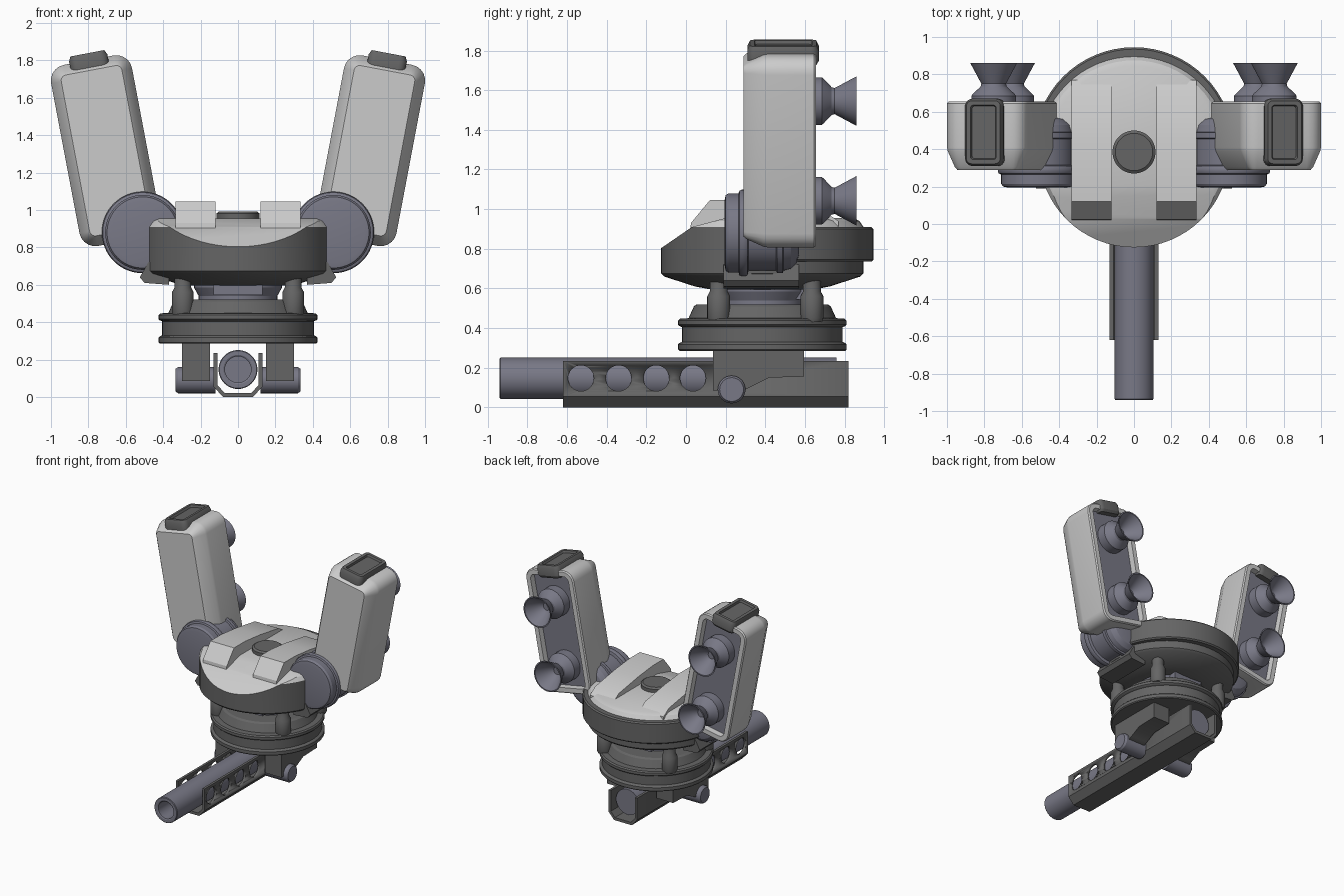
import bpy, bmesh
from math import sin, cos, pi
from mathutils import Vector

if "Cube" in bpy.data.objects:
    bpy.data.objects.remove(bpy.data.objects["Cube"])


def material(name, rgb):
    m = bpy.data.materials.new(name)
    m.diffuse_color = (*rgb, 1)
    m.use_nodes = True
    m.node_tree.nodes["Principled BSDF"].inputs["Base Color"].default_value = m.diffuse_color
    return m


LIGHT = material("light_grey", (0.62, 0.62, 0.62))
DARK = material("dark_grey", (0.13, 0.13, 0.13))
BLUE = material("blue_grey", (0.19, 0.19, 0.24))


def finish(name, bm, *mats, loc=(0, 0, 0), tilt=0):
    bmesh.ops.remove_doubles(bm, verts=bm.verts, dist=1e-5)
    bmesh.ops.recalc_face_normals(bm, faces=bm.faces)
    for f in bm.faces:
        f.smooth = True
    for e in bm.edges:
        e.smooth = e.calc_face_angle(3.0) < 0.5
    me = bpy.data.meshes.new(name)
    bm.to_mesh(me)
    bm.free()
    for m in mats:
        me.materials.append(m)
    ob = bpy.data.objects.new(name, me)
    ob.location = loc
    ob.rotation_euler.y = tilt
    bpy.context.collection.objects.link(ob)
    return ob


def loft(rings, bm=None):
    """Skin a stack of equal-length rings and cap both ends."""
    bm = bm or bmesh.new()
    vs = [[bm.verts.new(p) for p in r] for r in rings]
    n = len(vs[0])
    for a, b in zip(vs, vs[1:]):
        for i in range(n):
            j = (i + 1) % n
            bm.faces.new((a[i], a[j], b[j], b[i]))
    bm.faces.new(vs[0])
    bm.faces.new(vs[-1])
    return bm


def lathe(profile, c, axis="z", seg=48, bm=None):
    """Revolve (radius, height) pairs; c is the centre in the other two axes."""
    def place(r, h, t):
        a, b = c[0] + r * cos(t), c[1] + r * sin(t)
        return {"z": (a, b, h), "y": (a, h, b), "x": (h, a, b)}[axis]
    return loft([[place(r, h, 2 * pi * i / seg) for i in range(seg)]
                 for r, h in profile], bm)


def prism(pts, a, b, axis):
    """Extrude a 2D outline along x or y."""
    f = (lambda p, h: (h, *p)) if axis == "x" else (lambda p, h: (p[0], h, p[1]))
    return loft([[f(p, h) for p in pts] for h in (a, b)])


def bevel(bm, width, seg=3):
    es = [e for e in bm.edges if e.calc_face_angle(0) > 0.5]
    bmesh.ops.bevel(bm, geom=es, offset=width, segments=seg, affect='EDGES', profile=0.5)
    return bm


def round_rect(w, h, r, inset=0, seg=5):
    w, h, r = w / 2 - inset, h / 2 - inset, max(r - inset, 0.012)
    pts = []
    for k, (sx, sy) in enumerate(((1, 1), (-1, 1), (-1, -1), (1, -1))):
        for i in range(seg + 1):
            t = pi / 2 * (k + i / seg)
            pts.append((sx * (w - r) + r * cos(t), sy * (h - r) + r * sin(t)))
    return pts


def cut(bm, co, no):
    """Slice away everything on the normal side and close the hole."""
    res = bmesh.ops.bisect_plane(bm, geom=bm.verts[:] + bm.edges[:] + bm.faces[:],
                                 plane_co=co, plane_no=no, clear_outer=True)
    es = [g for g in res["geom_cut"] if isinstance(g, bmesh.types.BMEdge)]
    bmesh.ops.contextual_create(bm, geom=es)


# barrel with hollow muzzle
finish("barrel", lathe([(0.07, -0.6), (0.07, -0.935), (0.078, -0.94), (0.1, -0.94),
                        (0.104, -0.935), (0.104, 0.76)], (0, 0.147), "y"), BLUE)

# open cradle around the barrel, with round side holes
half = [(0.13, 0.235), (0.13, 0.055), (0.08, 0.0)]
inner = [(0.11, 0.235), (0.11, 0.064), (0.072, 0.022)]
outline = half + [(-x, z) for x, z in half[::-1]] + [(-x, z) for x, z in inner] + inner[::-1]
cradle = finish("barrel_cradle", prism(outline, -0.62, 0.82, "y"), DARK)
holes = bmesh.new()
for y in (-0.53, -0.34, -0.15, 0.035):
    lathe([(0.065, -0.3), (0.065, 0.3)], (y, 0.147), "x", 32, holes)
cutter = finish("hole_cutter", holes)
cutter.hide_render = True
mod = cradle.modifiers.new("holes", 'BOOLEAN')
mod.operation, mod.object = 'DIFFERENCE', cutter
bpy.context.view_layer.objects.active = cradle
bpy.ops.object.modifier_apply(modifier="holes")
bpy.data.objects.remove(cutter)

# turntable and neck
finish("turntable", lathe([(0.40, 0.285), (0.418, 0.285), (0.425, 0.292), (0.425, 0.318),
                           (0.418, 0.325), (0.405, 0.33), (0.405, 0.405), (0.418, 0.41),
                           (0.425, 0.417), (0.425, 0.438), (0.415, 0.447), (0.372, 0.45),
                           (0.345, 0.51), (0.33, 0.52), (0.2, 0.52)], (0, 0.385), seg=64), DARK)
finish("neck", lathe([(0.21, 0.5), (0.21, 0.54), (0.235, 0.585), (0.235, 0.62)], (0, 0.385)), BLUE)
finish("neck_plate", bevel(prism([(-0.13, 0.545), (0.13, 0.545), (0.13, 0.6), (-0.13, 0.6)],
                                 0.13, 0.64, "y"), 0.008), BLUE)

# head: turned body, front sliced to a slope, light deck on top
bm = lathe([(0.26, 0.595), (0.34, 0.61), (0.495, 0.66), (0.51, 0.675), (0.51, 0.91),
            (0.49, 0.94), (0.46, 0.955)], (0, 0.385), seg=64)
cut(bm, (0, -0.13, 0.80), (0, -0.11, 0.16))
cut(bm, (0, 0.03, 0.91), (0, -0.045, 0.17))
bmesh.ops.recalc_face_normals(bm, faces=bm.faces)
for f in bm.faces:
    f.material_index = int(f.normal.z > 0.4 and f.calc_center_median().z > 0.79)
finish("head", bm, DARK, LIGHT)

# rear rim of the head
bm = lathe([(0.45, 0.735), (0.525, 0.735), (0.535, 0.745), (0.535, 0.9), (0.525, 0.91),
            (0.45, 0.91)], (0, 0.41), seg=64)
cut(bm, (0, 0.3, 0), (0, -1, 0))
finish("head_rear_rim", bm, DARK)
finish("top_button", lathe([(0.115, 0.93), (0.115, 0.982), (0.1, 0.993)], (0, 0.385)), DARK)

for s, side in ((-1, "left"), (1, "right")):
    # raised rib on the deck
    rib = [(0.02, 0.88), (0.025, 0.93), (0.12, 1.045), (0.26, 1.045), (0.45, 1.025),
           (0.70, 0.985), (0.77, 0.94), (0.77, 0.90)]
    finish(side + "_deck_rib", bevel(prism(rib, s * 0.12, s * 0.335, "x"), 0.03), LIGHT)

    # mount leg and pivot pin
    leg = [(0.135, 0.30), (0.135, 0.085), (0.29, 0.085), (0.33, 0.105), (0.42, 0.15),
           (0.595, 0.155), (0.595, 0.30)]
    finish(side + "_mount_leg", bevel(prism(leg, s * 0.15, s * 0.30, "x"), 0.012, 2), DARK)
    finish(side + "_pivot_pin", lathe([(0.07, s * 0.12), (0.07, s * 0.32), (0.06, s * 0.335)],
                                      (0.23, 0.09), "x", 32), BLUE)

    # support posts
    for y, end in ((0.165, "front"), (0.635, "rear")):
        finish(f"{side}_{end}_post", lathe([(0.05, 0.43), (0.058, 0.45), (0.058, 0.56),
               (0.045, 0.585), (0.045, 0.66)], (s * 0.295, y), seg=24), DARK)

    # shoulder joint and its lower clamp
    finish(side + "_shoulder", lathe([
        (0.165, 0.195), (0.19, 0.2), (0.2, 0.215), (0.2, 0.265), (0.213, 0.27), (0.218, 0.28),
        (0.218, 0.3), (0.213, 0.31), (0.19, 0.315), (0.19, 0.455), (0.203, 0.46), (0.203, 0.488),
        (0.19, 0.492), (0.18, 0.53), (0.15, 0.56), (0.11, 0.57)], (s * 0.51, 0.88), "y", 64), BLUE)
    clamp = [(0.37, 0.60), (0.50, 0.61), (0.525, 0.64), (0.48, 0.72), (0.37, 0.74)]
    finish(side + "_shoulder_clamp",
           bevel(prism([(s * x, z) for x, z in clamp], 0.19, 0.57, "y"), 0.01, 2), DARK)

    # leaning pod: rounded shell with a recessed rear panel
    place = dict(loc=(s * 0.707, 0, 1.317), tilt=s * 0.187)
    steps = ((0.29, 0.055), (0.305, 0.042), (0.39, 0.004), (0.41, 0), (0.645, 0),
             (0.655, 0.008), (0.655, 0.045), (0.61, 0.05))
    bm = loft([[(x, y, z) for x, z in round_rect(0.44, 0.985, 0.085, d)] for y, d in steps])
    bm.faces.ensure_lookup_table()
    bm.faces[-1].material_index = 1
    finish(side + "_pod", bm, LIGHT, BLUE, **place)

    # cap on the pod top, with a shallow recess
    steps = ((0.43, 0.012), (0.45, 0), (0.505, 0), (0.53, 0.012), (0.53, 0.035), (0.512, 0.04))
    finish(side + "_pod_cap", loft([[(x, 0.49 + y, z) for x, y in round_rect(0.208, 0.36, 0.04, d)]
                                    for z, d in steps]), DARK, **place)

    # two hollow thruster bells on the rear panel
    for t, part in ((0.232, "upper"), (-0.28, "lower")):
        finish(f"{side}_{part}_thruster", lathe([
            (0.12, 0.60), (0.12, 0.685), (0.112, 0.695), (0.07, 0.735), (0.066, 0.75),
            (0.125, 0.86), (0.115, 0.86), (0.055, 0.76), (0.03, 0.74)], (0, t), "y"), BLUE, **place)
